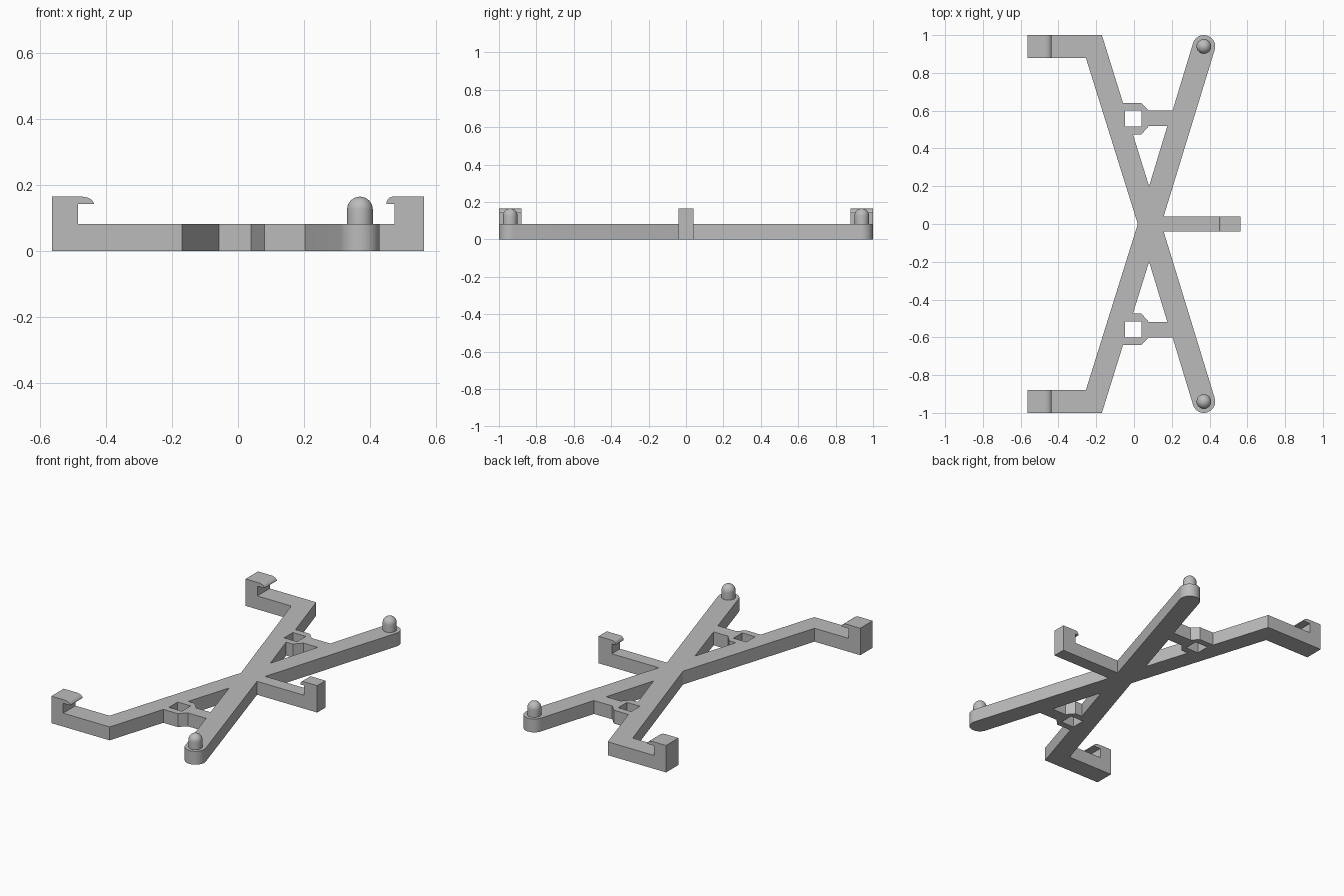
import bpy, bmesh
from math import sin, cos, pi, radians, atan2
from mathutils import Matrix

if "Cube" in bpy.data.objects:
    bpy.data.objects.remove(bpy.data.objects["Cube"], do_unlink=True)

THICK = 0.082   # plate thickness
TOP = 0.165     # height of hooks and pins
TIP = (0.37, 0.94)
TIP_R = 0.06

grey = bpy.data.materials.new("grey plastic")
grey.use_nodes = True
COLOUR = (0.5, 0.5, 0.5, 1)
grey.diffuse_color = COLOUR
grey.node_tree.nodes["Principled BSDF"].inputs["Base Color"].default_value = COLOUR


def arc(cx, cy, rx, ry, start, end, steps):
    """Points along an elliptical arc, angles in degrees."""
    angles = [radians(start + (end - start) * i / steps) for i in range(steps + 1)]
    return [(cx + rx * cos(a), cy + ry * sin(a)) for a in angles]


def mirror(points):
    """Reflect points front to back."""
    return [(x, -y) for x, y in reversed(points)]


def finish(obj):
    bm = bmesh.new()
    bm.from_mesh(obj.data)
    bmesh.ops.remove_doubles(bm, verts=bm.verts, dist=0.0002)
    bmesh.ops.recalc_face_normals(bm, faces=bm.faces)
    bm.to_mesh(obj.data)
    bm.free()
    obj.data.materials.clear()
    obj.data.materials.append(grey)
    bpy.ops.object.select_all(action="DESELECT")
    obj.select_set(True)
    bpy.context.view_layer.objects.active = obj
    bpy.ops.object.shade_smooth_by_angle(angle=radians(30))


def slab(name, loops, depth, matrix):
    """Extrude closed outlines (inner ones become holes) about their plane."""
    curve = bpy.data.curves.new(name, "CURVE")
    curve.dimensions = "2D"
    curve.fill_mode = "BOTH"
    curve.extrude = depth / 2
    for pts in loops:
        spline = curve.splines.new("POLY")
        spline.points.add(len(pts) - 1)
        for p, (x, y) in zip(spline.points, pts):
            p.co = (x, y, 0, 1)
        spline.use_cyclic_u = True
    obj = bpy.data.objects.new(name, curve)
    bpy.context.collection.objects.link(obj)
    bpy.ops.object.select_all(action="DESELECT")
    obj.select_set(True)
    bpy.context.view_layer.objects.active = obj
    bpy.ops.object.convert(target="MESH")
    obj = bpy.context.object
    obj.data.transform(matrix)
    finish(obj)


# Crossed-arm plate: back half of the outline, from the prong round to the waist
tilt = -17.0
half = [(0.485, 0.04), (0.157, 0.04)]
half += arc(*TIP, TIP_R, TIP_R, tilt, tilt + 180, 16)
half += [(0.204, 0.6), (0.08, 0.6), (0.04, 0.64), (-0.058, 0.64),
         (-0.17, 1.0), (-0.485, 1.0), (-0.485, 0.88), (-0.255, 0.88)]
outline = half + [(0.02, 0)] + mirror(half)

# Openings between the arms and in the cross braces
gap = [(0.08, 0.2), (0.177, 0.52), (0.08, 0.52), (0.04, 0.475), (-0.006, 0.475)]
socket = [(-0.048, 0.515), (0.04, 0.515), (0.04, 0.6), (-0.048, 0.6)]
slab("crossed_arm_plate", [outline, gap, mirror(gap), socket, mirror(socket)],
     THICK, Matrix.Translation((0, 0, THICK / 2)))


# Upright hooks with rounded lips
def hook(name, wall, back, lip, y, width):
    """Hook profile in x-z, with its lip reaching from the wall over the bar."""
    flat = wall + (lip - wall) * 0.2
    under = 0.142
    nose = arc(flat, under, lip - flat, TOP - under, 90, 0, 8)
    profile = [(back, 0), (back, TOP)] + nose + [(wall, under), (wall, 0)]
    stand = Matrix.Translation((0, y, 0)) @ Matrix.Rotation(pi / 2, 4, "X")
    slab(name, [profile], width, stand)


hook("front_right_hook", -0.485, -0.565, -0.437, -0.94, 0.12)
hook("back_right_hook", -0.485, -0.565, -0.437, 0.94, 0.12)
hook("left_hook", 0.475, 0.565, 0.45, 0, 0.08)


# Domed locating pins on the rounded arm tips
def pin(name, y, radius=0.039, sides=32):
    profile = [(radius, THICK)] + arc(0, TOP - radius, radius, radius, 0, 90, 8)
    bm = bmesh.new()
    verts = [bm.verts.new((r, 0, z)) for r, z in profile]
    edges = [bm.edges.new(pair) for pair in zip(verts, verts[1:])]
    bmesh.ops.spin(bm, geom=verts + edges, cent=(0, 0, 0), axis=(0, 0, 1),
                   angle=2 * pi, steps=sides)
    mesh = bpy.data.meshes.new(name)
    bm.to_mesh(mesh)
    bm.free()
    mesh.transform(Matrix.Translation((TIP[0], y, 0)))
    obj = bpy.data.objects.new(name, mesh)
    bpy.context.collection.objects.link(obj)
    finish(obj)


pin("front_pin", -TIP[1])
pin("back_pin", TIP[1])
